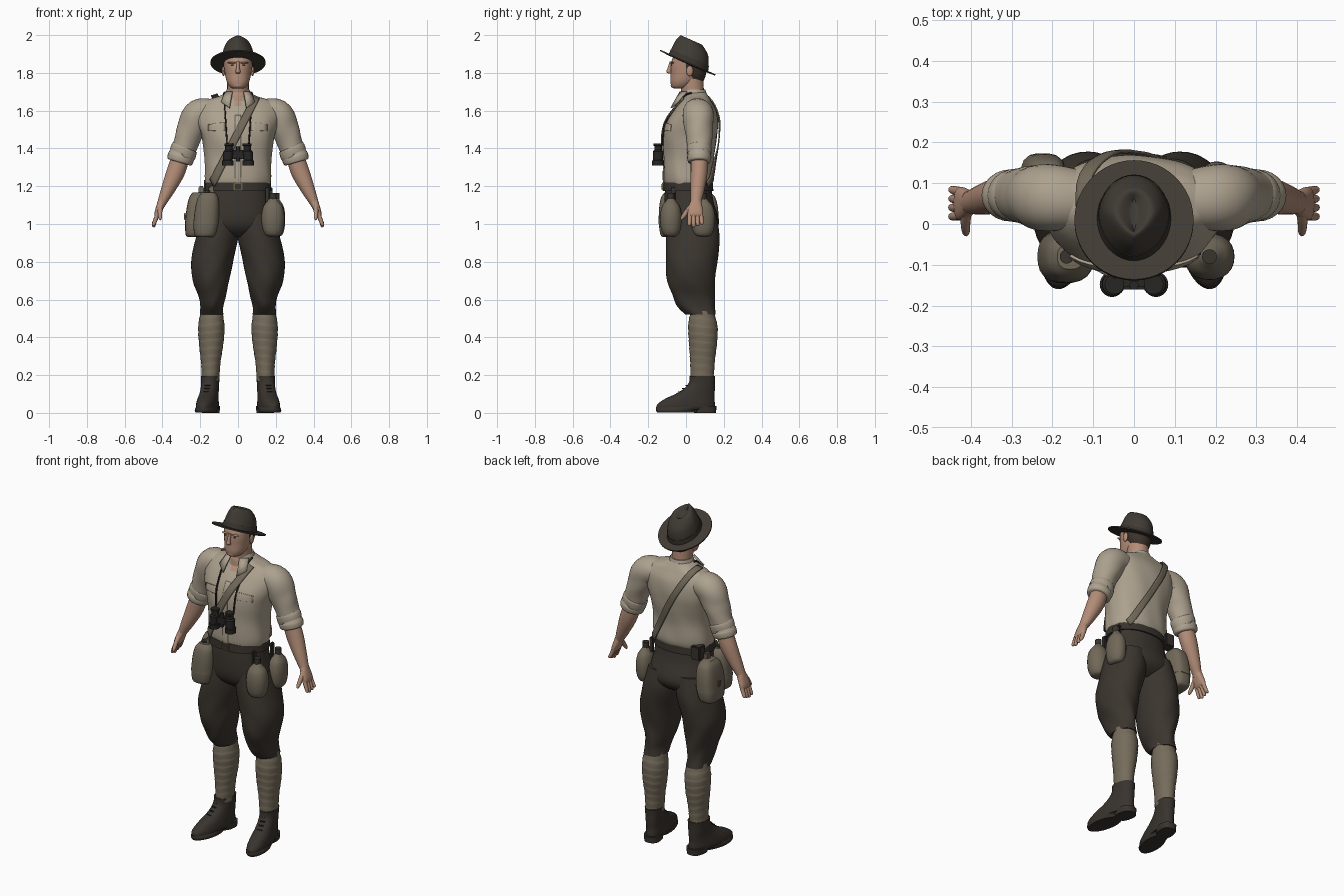
import bpy, bmesh
from math import sin, cos, tau, radians
from mathutils import Vector, Matrix
from mathutils.bvhtree import BVHTree

if "Cube" in bpy.data.objects:
    bpy.data.objects.remove(bpy.data.objects["Cube"])


def material(name, *rgb):
    mat = bpy.data.materials.new(name)
    mat.use_nodes = True
    mat.diffuse_color = (*rgb, 1)
    shader = mat.node_tree.nodes["Principled BSDF"]
    shader.inputs["Base Color"].default_value = (*rgb, 1)
    shader.inputs["Roughness"].default_value = .8
    return mat


SHIRT = material("cream cotton", .42, .36, .275)
SKIN = material("tanned skin", .45, .265, .185)
WOOL = material("dark brown wool", .044, .036, .028)
FELT = material("brown felt", .051, .043, .034)
LEATHER = material("dark leather", .04, .033, .027)
CANVAS = material("olive canvas", .165, .14, .1)
WRAPPING = material("khaki wrapping", .18, .15, .105)
METAL = material("black metal", .02, .019, .017)
HAIR = material("dark hair", .045, .032, .024)
BRASS = material("dull brass", .16, .11, .05)


def finish(name, bm, mat, mirror=False, matrix=None, thickness=0):
    """Turn a bmesh into a smooth shaded object, optionally mirrored."""
    bmesh.ops.recalc_face_normals(bm, faces=bm.faces)
    if matrix:
        bm.transform(matrix)
    mesh = bpy.data.meshes.new(name)
    bm.to_mesh(mesh)
    bm.free()
    mesh.materials.append(mat)
    mesh.shade_smooth()
    mesh.set_sharp_from_angle(angle=radians(42))
    obj = bpy.data.objects.new(name, mesh)
    bpy.context.collection.objects.link(obj)
    if thickness:
        solid = obj.modifiers.new("Thickness", "SOLIDIFY")
        solid.thickness, solid.offset = thickness, 0
    if mirror:
        obj.modifiers.new("Mirror", "MIRROR")
    return obj


def interpolate(rows, steps):
    """Run a smooth curve through rows of (x, y, z, x radius, y radius)."""
    rows = [Vector(row) for row in rows]
    last = len(rows) - 1
    result = []
    for i in range(last):
        a, b, c, d = (rows[min(max(i + k, 0), last)] for k in (-1, 0, 1, 2))
        for s in range(steps):
            t = s / steps
            result.append(b + (c - a) * t / 2 + (a * 2 - b * 5 + c * 4 - d) * t * t / 2
                          + (b * 3 - a - c * 3 + d) * t ** 3 / 2)
    return result + [rows[-1]]


def loft(name, rows, mat, power=2, sides=24, steps=4, flat=True, folds=None, **options):
    """Skin a row of oval rings; flat keeps the rings level, else they follow the path."""
    rings = interpolate(rows, steps)
    centres = [Vector(ring[:3]) for ring in rings]
    bm = bmesh.new()
    loops = []
    for i, ring in enumerate(rings):
        path = centres[min(i + 1, len(rings) - 1)] - centres[max(i - 1, 0)]
        normal = Vector((0, 0, 1)) if flat else path.normalized()
        u = Vector((0, 1, 0)).cross(normal).normalized()
        v = normal.cross(u)
        loop = []
        for k in range(sides):
            angle = tau * k / sides
            c, s = cos(angle), sin(angle)
            r = (abs(c) ** power + abs(s) ** power) ** (-1 / power)
            if folds:
                r *= folds(angle, ring[2])
            loop.append(bm.verts.new(centres[i] + u * c * r * ring[3] + v * s * r * ring[4]))
        loops.append(loop)
    for low, high in zip(loops, loops[1:]):
        for k in range(sides):
            n = (k + 1) % sides
            bm.faces.new((low[k], low[n], high[n], high[k]))
    bm.faces.new(loops[0])
    bm.faces.new(loops[-1])
    return finish(name, bm, mat, **options)


def blob(name, centre, size, mat, **options):
    bm = bmesh.new()
    place = Matrix.Translation(centre) @ Matrix.Diagonal((*size, 1))
    bmesh.ops.create_uvsphere(bm, u_segments=16, v_segments=10, radius=1, matrix=place)
    return finish(name, bm, mat, **options)


def box(name, centre, size, mat, bevel=.006, **options):
    bm = bmesh.new()
    place = Matrix.Translation(centre) @ Matrix.Diagonal((*size, 1))
    bmesh.ops.create_cube(bm, size=1, matrix=place)
    bmesh.ops.bevel(bm, geom=bm.edges[:], offset=bevel, segments=2, affect="EDGES")
    return finish(name, bm, mat, **options)


def paint(obj, mat, rule):
    obj.data.materials.append(mat)
    for face in obj.data.polygons:
        if rule(face.center):
            face.material_index = 1


# Shirt body, with the open neck, and the hips of the breeches
shirt = loft("shirt_body", [
    (0, .01, 1.19, .165, .115), (0, .015, 1.24, .176, .133), (0, .015, 1.35, .176, .133),
    (0, .02, 1.45, .19, .143), (0, .03, 1.53, .212, .138), (0, .045, 1.6, .215, .113),
    (0, .052, 1.65, .178, .082), (0, .05, 1.675, .105, .07), (0, .045, 1.695, .064, .062)],
    SHIRT, power=2.3, sides=64, steps=7,
    folds=lambda a, z: 1 + .014 * sin(7 * a + 24 * z) * cos(3 * a - 9 * z))
open_neck = lambda p: p.y < .02 and abs(p.x) < (p.z - 1.6) * .4
paint(shirt, SKIN, open_neck)
hips = loft("breeches_hips", [
    (0, .012, 1.22, .163, .12), (0, .015, 1.12, .173, .13), (0, .032, 1.02, .19, .143),
    (0, .036, .965, .18, .12), (0, .036, .93, .1, .07)], WOOL, power=2.2, sides=40)
collar = loft("shirt_collar", [(0, .04, 1.65, .08, .076), (0, .04, 1.685, .07, .07),
                               (0, .042, 1.712, .06, .06)], SHIRT, sides=48)
paint(collar, SKIN, open_neck)
bm = bmesh.new()
bm.faces.new([bm.verts.new(p) for p in (
    (.03, -.03, 1.7), (.068, .005, 1.7), (.088, -.045, 1.645), (.045, -.078, 1.615))])
finish("collar_points", bm, SHIRT, mirror=True, thickness=.009)

# Straps and shirt details wrapped around the trunk
points, polygons = [], []
for part in (shirt, hips):
    start = len(points)
    points += [v.co.copy() for v in part.data.vertices]
    polygons += [[start + i for i in face.vertices] for face in part.data.polygons]
trunk = BVHTree.FromPolygons(points, polygons)


def wrap(name, centre, lean, width, begin, end, mat, lift=.004, face=-1, across=5, **options):
    """Lay a band on the trunk; angles run from straight up, over the front or back, down."""
    centre, up = Vector(centre), Vector((lean, 0, 1)).normalized()
    side = Vector((up.z, 0, -up.x))
    bm = bmesh.new()
    rows = []
    for i in range(33):
        angle = radians(begin + (end - begin) * i / 32)
        ray = up * cos(angle) + Vector((0, face, 0)) * sin(angle)
        row = []
        for k in range(across):
            base = centre + side * width * (k / (across - 1) - .5)
            hit = trunk.ray_cast(base + ray * .7, -ray)[0]
            if hit:
                row.append(hit + ray * lift)
        if len(row) == across:
            rows.append([bm.verts.new(p) for p in row])
    for low, high in zip(rows, rows[1:]):
        for k in range(across - 1):
            bm.faces.new((low[k], low[k + 1], high[k + 1], high[k]))
    return finish(name, bm, mat, thickness=.007, **options)


wrap("front_shoulder_strap", (-.042, .03, 1.4), .51, .04, 8, 152, CANVAS, lift=.008)
wrap("back_shoulder_strap", (.03, .02, 1.4), -.55, .035, 4, 157, CANVAS, lift=.014, face=1)
wrap("binocular_straps", (.058, .03, 1.42), .06, .007, 0, 92, METAL, lift=.005, mirror=True)
wrap("shirt_placket", (0, .03, 1.4), 0, .032, 34, 145, SHIRT, lift=.002)
wrap("pocket_flaps", (.112, .03, 1.48), 0, .088, 67, 84, SHIRT, lift=.003, mirror=True)

# Belt
loft("belt", [(0, .012, 1.175, .177, .133), (0, .012, 1.22, .174, .13)], LEATHER,
     power=2.2, sides=40, steps=1)
box("belt_buckle", (0, -.122, 1.198), (.046, .012, .042), BRASS, bevel=.003)
box("buckle_centre", (0, -.126, 1.198), (.034, .009, .03), LEATHER, bevel=.002)
box("belt_pouch", (-.15, .1, 1.2), (.06, .06, .08), LEATHER)

# Sleeves, forearms and hands
loft("sleeves", [
    (.11, .056, 1.59, .066, .07), (.205, .064, 1.578, .085, .082), (.249, .068, 1.5, .074, .075),
    (.275, .07, 1.43, .066, .066), (.296, .07, 1.37, .064, .06)], SHIRT, flat=False, sides=32,
    steps=6, folds=lambda a, z: 1 + .018 * sin(3 * a + 45 * z), mirror=True)
loft("rolled_cuffs", [
    (.281, .07, 1.41, .062, .06), (.285, .07, 1.4, .07, .066), (.293, .07, 1.372, .071, .064),
    (.298, .07, 1.366, .067, .06), (.302, .07, 1.355, .071, .064), (.308, .07, 1.333, .068, .061),
    (.31, .07, 1.326, .06, .054)], SHIRT, flat=False, mirror=True)
loft("forearms", [
    (.295, .07, 1.38, .045, .045), (.328, .07, 1.28, .049, .045), (.372, .06, 1.18, .036, .037),
    (.4, .053, 1.12, .025, .029), (.408, .052, 1.1, .022, .03)], SKIN, flat=False, mirror=True)
loft("palms", [
    (.402, .053, 1.12, .022, .028), (.415, .05, 1.085, .02, .038), (.426, .05, 1.055, .017, .041),
    (.431, .05, 1.04, .01, .036)], SKIN, flat=False, power=2.4, mirror=True)
for i, label in enumerate(("index", "middle", "ring", "little")):
    y, tip = .021 + .019 * i, .983 + .007 * abs(i - 1)
    loft(label + "_fingers", [
        (.422, y, 1.06, .012, .012), (.438, y + .002 * (i - 1), 1.02, .011, .011),
        (.447, y + .003 * (i - 1), tip + .006, .009, .009),
        (.449, y + .003 * (i - 1), tip, .004, .004)], SKIN, flat=False, sides=12, mirror=True)
loft("thumbs", [
    (.41, .035, 1.1, .014, .016), (.413, .005, 1.065, .012, .014), (.412, -.018, 1.035, .01, .01),
    (.411, -.026, 1.022, .004, .005)], SKIN, flat=False, sides=12, mirror=True)

# Breeches legs, leg wrappings and boots
loft("breeches_legs", [
    (.092, .032, 1.05, .1, .128), (.11, .036, .93, .112, .142), (.138, .03, .8, .111, .136),
    (.142, .028, .7, .096, .127), (.137, .04, .62, .073, .112), (.14, .054, .565, .061, .1),
    (.14, .08, .52, .062, .08)], WOOL, sides=40, steps=6, mirror=True,
    folds=lambda a, z: 1 + .06 * max(0, 1 - z) * sin(5 * a + 30 * z))
loft("leg_wrappings", [
    (.14, .085, .54, .056, .06), (.141, .089, .46, .068, .076), (.142, .09, .37, .064, .073),
    (.144, .087, .27, .051, .064), (.146, .085, .17, .045, .06)], WRAPPING, sides=32, steps=14,
    folds=lambda a, z: 1 + .035 * ((z * 24 + a / tau) % 1), mirror=True)
ankle = Matrix.Translation((.147, .085, 0)) @ Matrix.Rotation(radians(10), 4, "Z")
loft("boots", [
    (0, -.088, .02, .052, .155), (0, -.086, .045, .053, .155), (0, -.066, .075, .05, .132),
    (0, -.038, .1, .047, .105), (0, -.015, .128, .046, .083), (0, -.001, .16, .046, .069),
    (0, .002, .195, .048, .068)], LEATHER, power=2.3, sides=32, mirror=True, matrix=ankle)
loft("boot_soles", [(0, -.13, .002, .052, .112), (0, -.13, .014, .057, .118),
                    (0, -.09, .03, .055, .158)], LEATHER, sides=32, mirror=True, matrix=ankle)
loft("boot_heels", [(0, .016, 0, .045, .058), (0, .016, .036, .048, .06)], LEATHER,
     power=2.6, steps=1, mirror=True, matrix=ankle)
for i in range(4):
    box("boot_lace", (0, -.064 - .019 * (3 - i), .163 - .017 * (3 - i)), (.03, .01, .005), METAL,
        bevel=.002, mirror=True, matrix=ankle)

# Neck, head and hair
loft("neck", [(0, .045, 1.58, .062, .06), (0, .037, 1.66, .057, .06), (0, .03, 1.77, .058, .062)], SKIN)
loft("head", [
    (0, -.035, 1.718, .028, .03), (0, -.027, 1.728, .044, .05), (0, -.013, 1.755, .06, .069),
    (0, .004, 1.795, .069, .085), (0, .009, 1.84, .074, .089), (0, .018, 1.885, .075, .085),
    (0, .035, 1.935, .055, .055)], SKIN, power=2.2, sides=32, steps=5)
loft("nose", [(0, -.078, 1.86, .008, .008), (0, -.086, 1.825, .009, .012), (0, -.091, 1.806, .013, .013),
              (0, -.084, 1.797, .01, .01)], SKIN, sides=14)
blob("brows", (.032, -.073, 1.854), (.024, .01, .005), SKIN, mirror=True)
blob("eyes", (.03, -.0765, 1.842), (.008, .003, .0025), HAIR, mirror=True)
blob("lips", (0, -.075, 1.773), (.02, .007, .005), SKIN)
blob("chin", (0, -.064, 1.735), (.026, .017, .016), SKIN)
blob("ears", (.077, .02, 1.81), (.009, .018, .028), SKIN, mirror=True)
loft("hair", [(0, .052, 1.755, .045, .04), (0, .035, 1.79, .068, .07), (0, .027, 1.84, .079, .083),
              (0, .03, 1.9, .077, .078)], HAIR)

# Wide-brimmed hat, tipped back
tilt = Matrix.Translation((0, .007, 1.85)) @ Matrix.Rotation(radians(-24), 4, "X")
loft("hat_brim", [(0, 0, -.002, .085, .1), (0, 0, .001, .146, .16), (0, 0, .008, .146, .16),
                  (0, 0, .008, .085, .1)], FELT, steps=1, sides=48, matrix=tilt)
pinch = lambda a, z: 1 - max(0, z) * 2.4 * abs(cos(a)) * max(0, -sin(a))
loft("hat_crown", [
    (0, .004, .004, .089, .112), (0, -.002, .045, .084, .106), (0, -.012, .085, .074, .094),
    (0, -.026, .114, .057, .071), (0, -.03, .122, .038, .057), (0, -.03, .104, .007, .042)],
    FELT, sides=40, folds=pinch, matrix=tilt)
loft("hat_band", [(0, .004, .006, .091, .114), (0, 0, .034, .087, .11)], LEATHER,
     sides=40, steps=1, folds=pinch, matrix=tilt)

# Binoculars on the chest
loft("binocular_barrels", [
    (.054, -.148, 1.31, .03, .031), (.054, -.148, 1.335, .03, .031), (.054, -.148, 1.338, .025, .027),
    (.05, -.148, 1.385, .028, .028), (.048, -.148, 1.392, .02, .02), (.048, -.148, 1.412, .02, .02),
    (.048, -.148, 1.415, .024, .024), (.048, -.148, 1.426, .024, .024)], METAL, steps=1, mirror=True)
box("binocular_bridge", (0, -.145, 1.368), (.07, .03, .05), METAL)
loft("focus_wheel", [(0, -.15, 1.33, .011, .011), (0, -.15, 1.41, .011, .011)], METAL, steps=1)

# Water bottles on the left hip
for label, x, y, rx, ry in (("front", .185, -.08, .06, .056), ("rear", .203, .09, .046, .062)):
    loft(label + "_water_bottle", [
        (x, y, z, rx * r, ry * r) for z, r in ((.935, .4), (.945, .72), (.98, .95), (1.04, 1.02),
                                               (1.09, .86), (1.12, .5), (1.135, .3))], CANVAS, power=2.2)
    loft(label + "_bottle_cap", [(x, y, 1.125, .018, .018), (x, y, 1.165, .018, .018)], LEATHER, steps=1)
    box(label + "_bottle_hanger", (x - .03, y * .85, 1.15), (.018, .024, .09), LEATHER, bevel=.004)

# Haversack and satchel on the right hip
for label, x, y, rx, ry, power in (("haversack", -.175, -.08, .064, .062, 2.5),
                                   ("satchel", -.23, .085, .054, .084, 3.3)):
    lean = [(x + (z - .93) * .08, y, z) for z in (.932, .945, 1, 1.08, 1.14, 1.168)]
    loft(label, [(*p, rx * r, ry * r) for p, r in zip(lean, (.7, .9, 1.02, .96, .78, .45))],
         CANVAS, power=power)
    loft(label + "_flap", [(*p, rx * r, ry * r) for p, r in zip(lean[2:], (1.05, 1.01, .84, .5))],
         CANVAS, power=power)
    box(label + "_hanger", (x + .035, y * .9, 1.165), (.03, .03, .07), CANVAS)
loft("haversack_toggle", [(-.165, -.08, 1.15, .017, .017), (-.165, -.08, 1.178, .017, .017)],
     LEATHER, steps=1)
box("satchel_buckle", (-.281, .085, 1.04), (.01, .022, .036), BRASS, bevel=.003)
